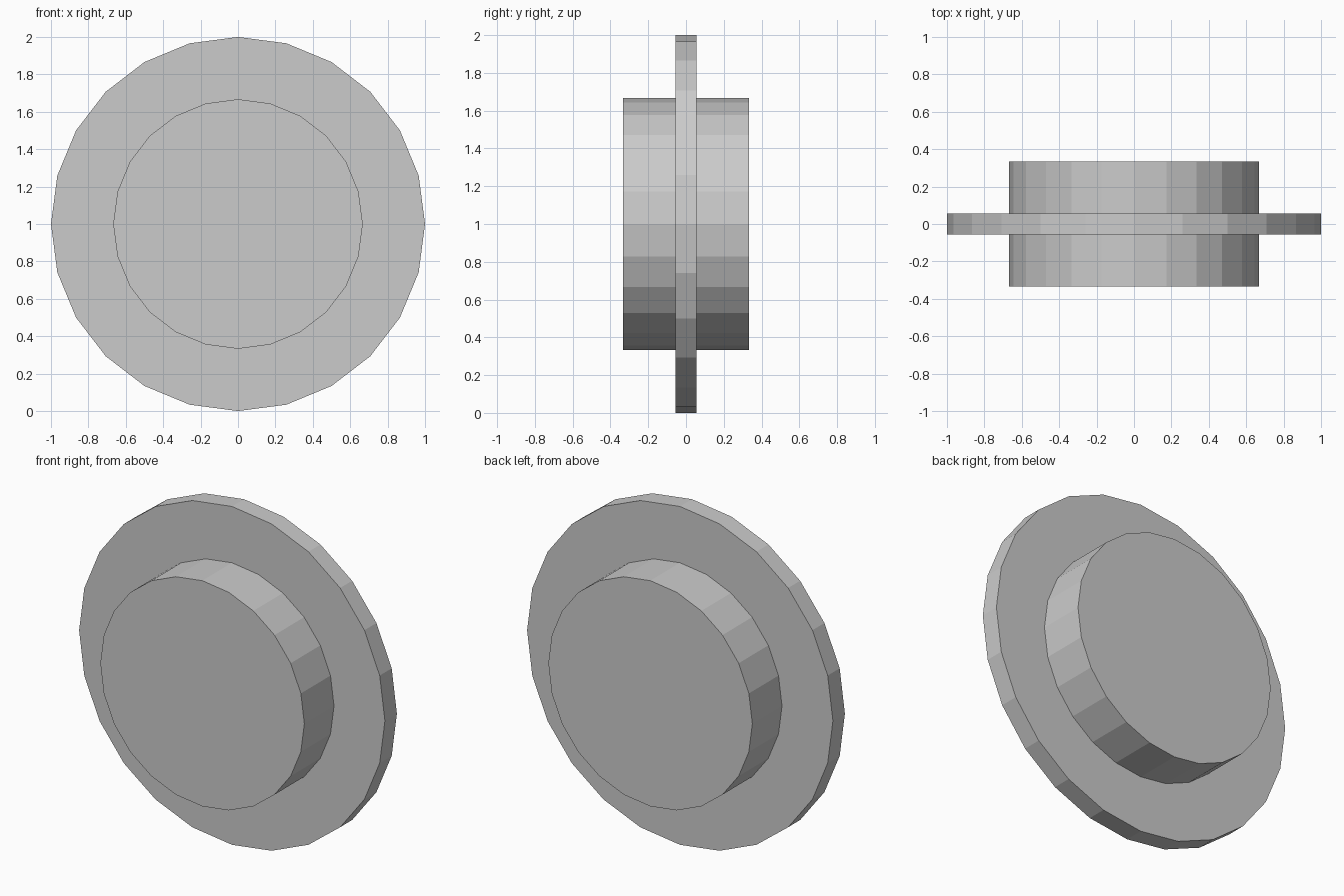
import bpy, bmesh
from math import sin, cos, tau

if "Cube" in bpy.data.objects:
    bpy.data.objects.remove(bpy.data.objects["Cube"])

SIDES = 24
# Half profile along the axle: (radius, y) from front cap to back cap
PROFILE = [(0.667, -0.333), (0.667, -0.056), (1.0, -0.056),
           (1.0, 0.056), (0.667, 0.056), (0.667, 0.333)]

bm = bmesh.new()

# One ring of vertices per profile point
rings = [[bm.verts.new((r * cos(tau * i / SIDES), y, r * sin(tau * i / SIDES)))
          for i in range(SIDES)] for r, y in PROFILE]

# Hub walls, flange sides and flange rim
for a, b in zip(rings, rings[1:]):
    for i in range(SIDES):
        j = (i + 1) % SIDES
        bm.faces.new((a[i], a[j], b[j], b[i]))

# Flat end caps of the hub
bm.faces.new(rings[0])
bm.faces.new(rings[-1])
bmesh.ops.recalc_face_normals(bm, faces=bm.faces)

mesh = bpy.data.meshes.new("flanged_wheel")
bm.to_mesh(mesh)
bm.free()
wheel = bpy.data.objects.new("flanged_wheel", mesh)
wheel.location.z = 1.0
bpy.context.collection.objects.link(wheel)
